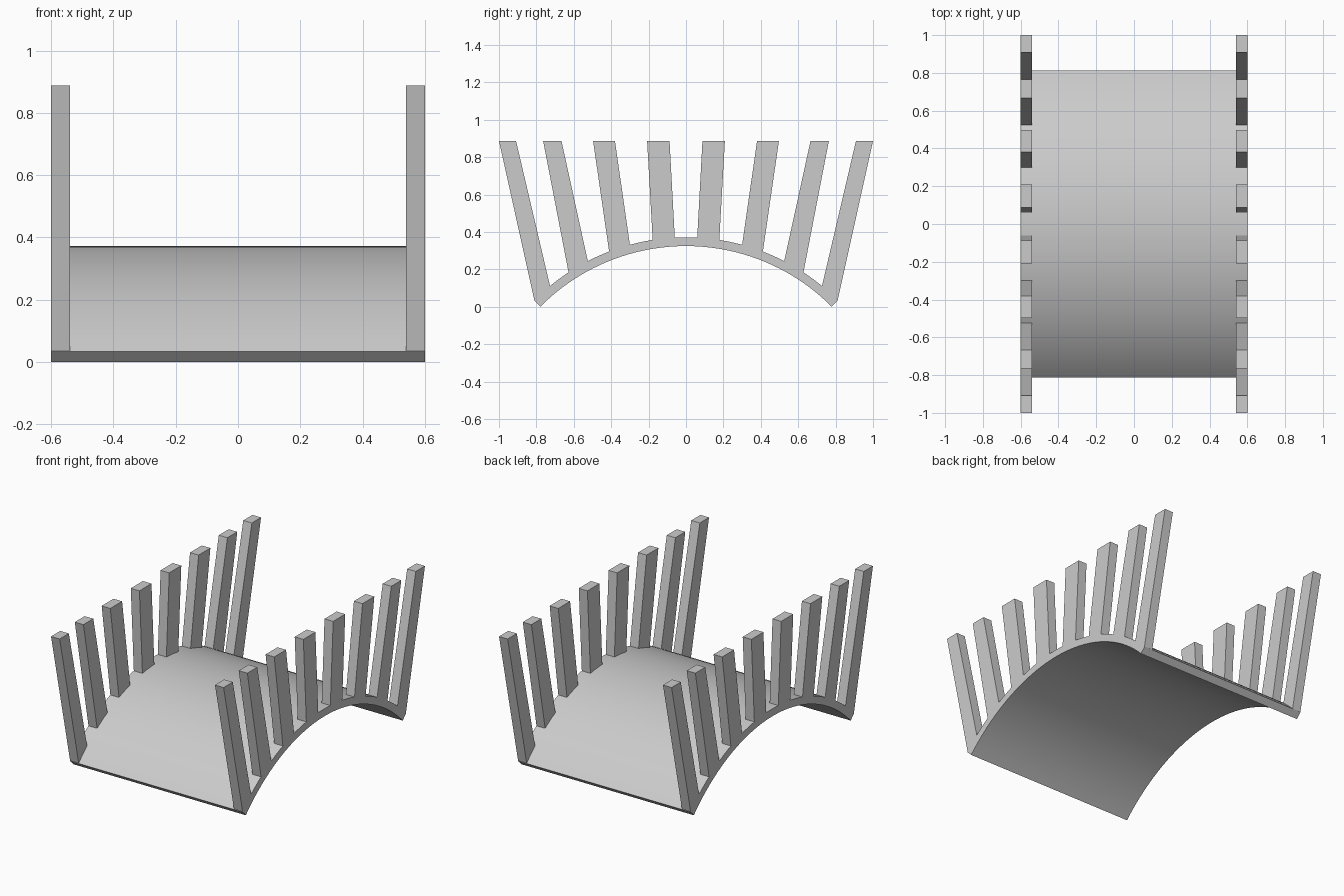
import bpy, bmesh, math

if "Cube" in bpy.data.objects:
    bpy.data.objects.remove(bpy.data.objects["Cube"])

CZ, R_IN, R_OUT = -0.773, 1.098, 1.145   # arch centre height and radii
END = math.radians(45.2)                 # half angle of the arch
TOP = 0.888


def prism(name, profile, x0, x1):
    """Extrude a (y, z) outline along x."""
    bm = bmesh.new()
    face = bm.faces.new([bm.verts.new((x0, y, z)) for y, z in profile])
    ext = bmesh.ops.extrude_face_region(bm, geom=[face])
    for v in ext["geom"]:
        if isinstance(v, bmesh.types.BMVert):
            v.co.x = x1
    bmesh.ops.recalc_face_normals(bm, faces=bm.faces)
    me = bpy.data.meshes.new(name)
    bm.to_mesh(me)
    bm.free()
    ob = bpy.data.objects.new(name, me)
    bpy.context.collection.objects.link(ob)
    return ob


def arc(r, n=40):
    return [(r * math.sin(a), CZ + r * math.cos(a))
            for a in (END * (2 * i / n - 1) for i in range(n + 1))]


def on_arch(y, sink=0.0):
    """Point on the arch top, optionally sunk towards the arch centre."""
    a = math.asin(y / R_OUT)
    r = R_OUT - sink
    return (r * math.sin(a), CZ + r * math.cos(a))


# Curved bed plate
bed = prism("arched_bed", arc(R_OUT) + arc(R_IN)[::-1], -0.6, 0.6)
bpy.context.view_layer.objects.active = bed
bed.select_set(True)
bpy.ops.object.shade_smooth_by_angle(angle=math.radians(30))

# Fanned posts: inner/outer y at the top, inner/outer y at the base
posts = [(0.088, 0.208, 0.06, 0.178),
         (0.38, 0.497, 0.30, 0.411),
         (0.666, 0.764, 0.525, 0.628),
         (0.909, 1.0, 0.727, 0.811)]
for i, (t0, t1, b0, b1) in enumerate(posts, 1):
    outline = [(t0, TOP), (t1, TOP), on_arch(b1), on_arch(b1, 0.01),
               on_arch(b0, 0.01), on_arch(b0)]
    for ys, end in ((-1, "front"), (1, "back")):
        mirrored = [(ys * y, z) for y, z in outline]
        for xs, side in ((-1, "left"), (1, "right")):
            prism(f"post_{end}_{side}_{i}", mirrored, xs * 0.54, xs * 0.6)
